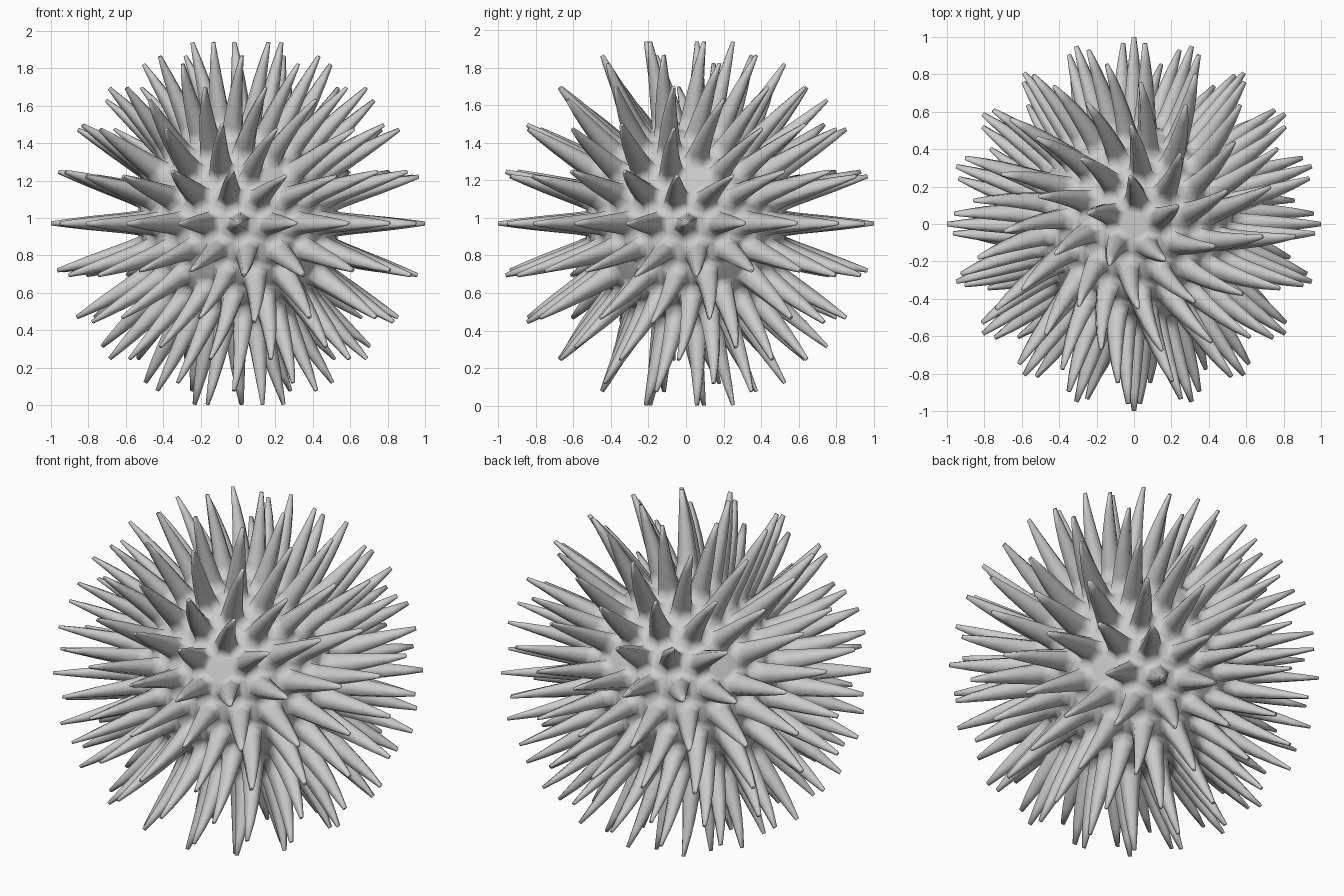
import bpy, bmesh, math
from mathutils import Matrix

if "Cube" in bpy.data.objects:
    bpy.data.objects.remove(bpy.data.objects["Cube"])

BALL = 0.535      # body radius
TWIST = 45        # degrees of twist from bottom to top
# spike profile: (distance from centre, hexagon radius)
PROFILE = [(0.535, 0.066), (0.60, 0.057), (0.70, 0.047), (0.80, 0.037), (0.90, 0.025), (1.0, 0.011)]

dome = bmesh.new()
bmesh.ops.create_icosphere(dome, subdivisions=3, radius=1)

# hexagon-and-pentagon body, one spike grown from every hexagon
bm = bmesh.new()
corner = {f: bm.verts.new(f.calc_center_median().normalized() * BALL) for f in dome.faces}


def bridge(a, b):
    n = len(a)
    for i in range(n):
        bm.faces.new((a[i], a[(i + 1) % n], b[(i + 1) % n], b[i]))


for v in dome.verts:
    axis = v.co.normalized()
    side = axis.orthogonal().normalized()
    up = axis.cross(side)
    faces = sorted(v.link_faces, key=lambda f: math.atan2(corner[f].co.dot(up), corner[f].co.dot(side)))
    ring = [corner[f] for f in faces]
    if len(ring) < 6:
        bm.faces.new(ring)
        continue
    flat = [c.co - axis * c.co.dot(axis) for c in ring]
    mean = sum(f.length for f in flat) / len(flat)
    for height, radius in PROFILE:
        level = [bm.verts.new(axis * height + f * (radius / mean)) for f in flat]
        bridge(ring, level)
        ring = level
    bm.faces.new(ring)
bmesh.ops.recalc_face_normals(bm, faces=bm.faces)

# twist the whole ball about its upright axis, then stand it on the ground
half = max(v.co.z for v in bm.verts)
for v in bm.verts:
    v.co = Matrix.Rotation(math.radians(TWIST / 2) * v.co.z / half, 3, 'Z') @ v.co
    v.co.z += half

mesh = bpy.data.meshes.new("spiky_ball")
bm.to_mesh(mesh)
bm.free()
dome.free()
ball = bpy.data.objects.new("spiky_ball", mesh)
bpy.context.collection.objects.link(ball)

# smooth spikes, crisp bases
bpy.context.view_layer.objects.active = ball
ball.select_set(True)
bpy.ops.object.shade_smooth_by_angle(angle=math.radians(85))
